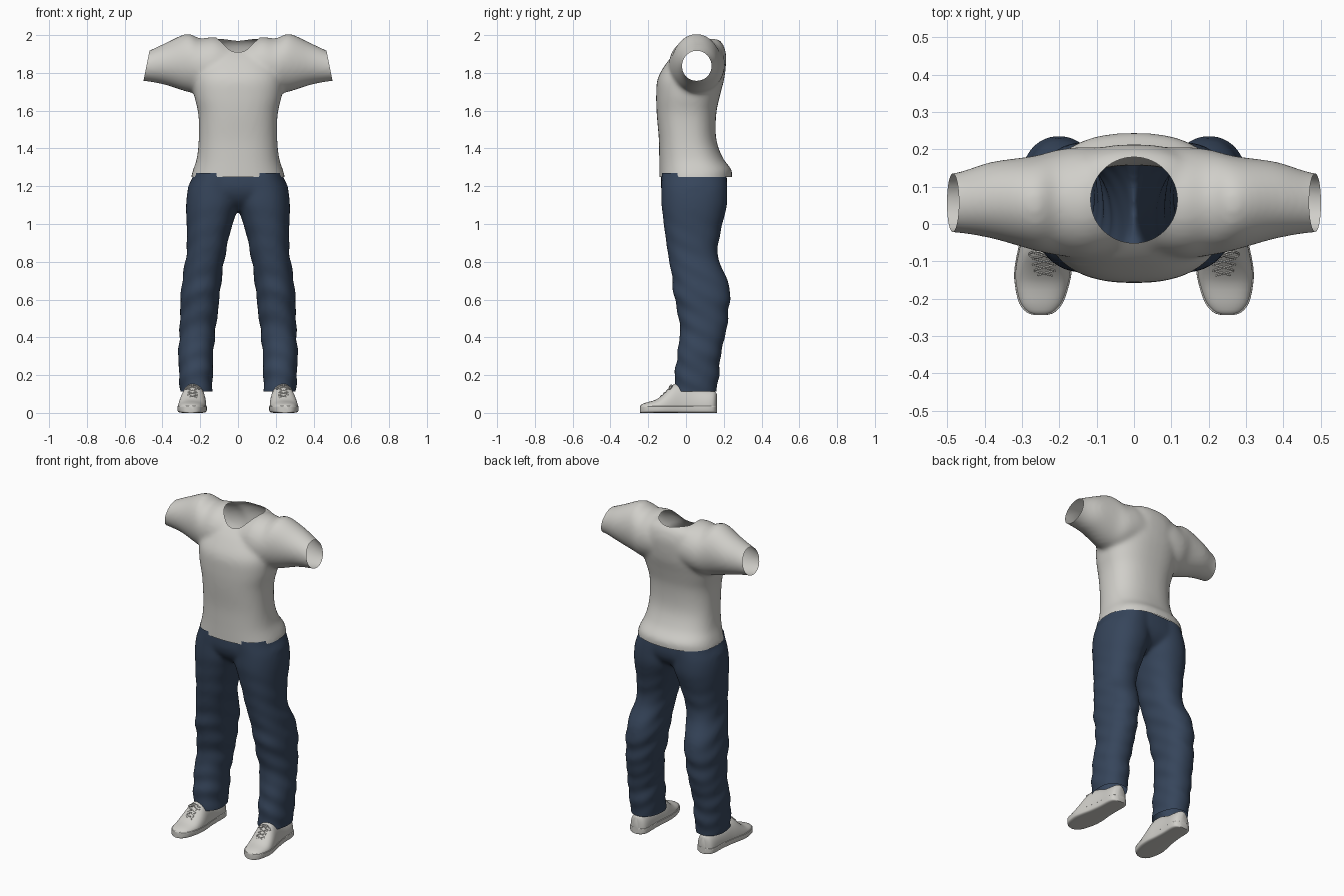
import bpy, bmesh, math
from mathutils import Vector

cube = bpy.data.objects.get("Cube")
if cube:
    bpy.data.objects.remove(cube, do_unlink=True)


def material(name, colour):
    m = bpy.data.materials.new(name)
    m.use_nodes = True
    m.diffuse_color = (*colour, 1)
    bsdf = next(n for n in m.node_tree.nodes if n.type == "BSDF_PRINCIPLED")
    bsdf.inputs["Base Color"].default_value = (*colour, 1)
    return m


WHITE = material("off white", (0.63, 0.62, 0.585))
NAVY = material("navy denim", (0.037, 0.060, 0.105))


def densify(rows, steps=4):
    """Catmull-Rom interpolation of a table of stations."""
    rows = [Vector(r) for r in rows]
    ext = [rows[0]] + rows + [rows[-1]]
    out = []
    for a, b, c, d in zip(ext, ext[1:], ext[2:], ext[3:]):
        for k in range(steps):
            t = k / steps
            out.append(b + (c - a) * (t / 2)
                       + (2 * a - 5 * b + 4 * c - d) * (t * t / 2)
                       + (3 * b - a - 3 * c + d) * (t ** 3 / 2))
    return out + [rows[-1]]


def oval(n=40, power=2.0):
    """Unit superellipse points."""
    for i in range(n):
        c, s = math.cos(math.tau * i / n), math.sin(math.tau * i / n)
        yield (math.copysign(abs(c) ** (2 / power), c),
               math.copysign(abs(s) ** (2 / power), s))


def loft(bm, rings):
    """Closed skin through a list of rings of points."""
    loops = [[bm.verts.new(p) for p in ring] for ring in rings]
    for a, b in zip(loops, loops[1:]):
        for i in range(len(a)):
            j = (i + 1) % len(a)
            bm.faces.new((a[i], a[j], b[j], b[i]))
    bm.faces.new(loops[0])
    bm.faces.new(loops[-1])


def upright(rows, power=2.2):
    """Rings from stations of (z, x min, x max, y min, y max)."""
    return [[((a + b) / 2 + (b - a) / 2 * u, (c + d) / 2 + (d - c) / 2 * v, z)
             for u, v in oval(power=power)] for z, a, b, c, d in densify(rows)]


def make(name, bm, mat, angle=60):
    bmesh.ops.recalc_face_normals(bm, faces=bm.faces)
    me = bpy.data.meshes.new(name)
    bm.to_mesh(me)
    bm.free()
    ob = bpy.data.objects.new(name, me)
    bpy.context.collection.objects.link(ob)
    me.materials.append(mat)
    smooth(ob, angle)
    return ob


def smooth(ob, angle=60):
    bpy.ops.object.select_all(action="DESELECT")
    ob.select_set(True)
    bpy.context.view_layer.objects.active = ob
    bpy.ops.object.shade_smooth_by_angle(angle=math.radians(angle))


def fuse(ob, iterations):
    """Merge overlapping lofts into one soft skin, returned as a bmesh."""
    mod = ob.modifiers.new("merge", "REMESH")
    mod.mode = "VOXEL"
    mod.voxel_size = 0.011
    mod = ob.modifiers.new("soften", "SMOOTH")
    mod.factor = 0.5
    mod.iterations = iterations
    bm = bmesh.new()
    bm.from_object(ob, bpy.context.evaluated_depsgraph_get())
    ob.modifiers.clear()
    return bm


def cut(bm, point, normal):
    """Open the skin by removing everything beyond a plane."""
    bmesh.ops.bisect_plane(bm, geom=bm.verts[:] + bm.edges[:] + bm.faces[:],
                           plane_co=point, plane_no=normal, clear_outer=True)


def finish(ob, bm):
    bm.to_mesh(ob.data)
    bm.free()
    smooth(ob)


# Shirt: torso and shoulder-to-shoulder sleeves
torso = [(1.20, .248, -.142, .240), (1.25, .248, -.142, .243), (1.29, .237, -.142, .240),
         (1.35, .218, -.142, .195), (1.45, .208, -.144, .160), (1.58, .210, -.155, .160),
         (1.68, .232, -.158, .180), (1.77, .240, -.150, .203), (1.85, .220, -.105, .212),
         (1.90, .190, -.062, .212), (1.95, .160, -.005, .197), (1.98, .110, .030, .170)]
sleeve = [(0, 1.72, 1.955, -.07, .20), (.12, 1.70, 1.99, -.09, .207), (.20, 1.69, 1.982, -.085, .20),
          (.27, 1.70, 2.008, -.07, .182), (.38, 1.735, 1.96, -.039, .167),
          (.47, 1.753, 1.918, -.024, .139), (.56, 1.763, 1.88, -.017, .127)]
bm = bmesh.new()
loft(bm, upright([(z, -w, w, a, b) for z, w, a, b in torso], 2.4))
across = densify([(-x, *r) for x, *r in sleeve[:0:-1]] + sleeve)
loft(bm, [[(x, (c + d) / 2 + (d - c) / 2 * u, (a + b) / 2 + (b - a) / 2 * v)
           for u, v in oval()] for x, a, b, c, d in across])
shirt = make("shirt", bm, WHITE)
bm = fuse(shirt, 14)
cut(bm, (0, 0, 1.25), (0, 0, -1))
for side in (-1, 1):
    cut(bm, (side * 0.5, 0, 1.76), (side * 5, 0, 1))

# Neck opening, with its rim drawn onto a clean oval
NECK_Y, NECK_RX, NECK_RY = 0.064, 0.116, 0.115


def neck_radius(p):
    return math.hypot(p.x / NECK_RX, (p.y - NECK_Y) / NECK_RY)


bm.normal_update()
normals = {v: v.normal.copy() for v in bm.verts}
hole = [f for f in bm.faces
        if f.calc_center_median().z > 1.8 and neck_radius(f.calc_center_median()) < 1]
bmesh.ops.delete(bm, geom=hole, context="FACES")
for v in bm.verts:
    if v.is_boundary and v.co.z > 1.85 and neck_radius(v.co) < 1.3:
        k = 1 / neck_radius(v.co) - 1
        dx, dy = v.co.x * k, (v.co.y - NECK_Y) * k
        n = normals.get(v, v.normal)
        v.co += Vector((dx, dy, -(n.x * dx + n.y * dy) / max(n.z, 0.3)))
finish(shirt, bm)

# Trousers: two legs joined by a hip section
leg = [(.06, .135, .305, -.062, .160), (.12, .135, .307, -.062, .163), (.22, .133, .313, -.058, .178),
       (.32, .130, .316, -.045, .186), (.43, .120, .309, -.032, .214), (.52, .108, .307, -.042, .224),
       (.62, .097, .303, -.065, .234), (.70, .088, .296, -.072, .222), (.82, .070, .276, -.092, .170),
       (.92, .050, .270, -.108, .176), (1.02, .022, .273, -.120, .198), (1.10, -.004, .275, -.130, .217),
       (1.18, -.01, .266, -.130, .219), (1.25, -.01, .240, -.130, .215), (1.31, -.01, .230, -.125, .205)]
hips = [(1.07, -.10, .10, -.04, .10), (1.12, -.22, .22, -.10, .18), (1.18, -.267, .267, -.130, .214),
        (1.25, -.240, .240, -.132, .216), (1.31, -.230, .230, -.125, .205)]
bm = bmesh.new()
for side in (-1, 1):
    loft(bm, upright([(z, side * a, side * b, c, d) for z, a, b, c, d in leg]))
loft(bm, upright(hips, 2.4))
trousers = make("trousers", bm, NAVY)
bm = fuse(trousers, 10)
# Soft cloth folds, fading out towards the hips
bm.normal_update()
folds = []
for v in bm.verts:
    x, y, z = v.co
    fade = 0.0035 * min(1, max(0, (1.1 - z) * 3))
    folds.append(v.normal * fade * math.sin(52 * z + 16 * abs(x) + 20 * y) * math.sin(9 * z + 14 * y))
for v, offset in zip(bm.verts, folds):
    v.co += offset
cut(bm, (0, 0, 0.112), (0, 0, -1))
cut(bm, (0, 0, 1.27), (0, 0, 1))
finish(trousers, bm)

# Shoes: stations of (y, centre x, half width, top height)
shoe = [(-.243, .250, .012, .034), (-.236, .250, .034, .044), (-.21, .249, .056, .055),
        (-.16, .246, .070, .070), (-.12, .243, .074, .100), (-.07, .238, .070, .148),
        (-.02, .235, .062, .155), (.05, .232, .056, .130), (.12, .230, .055, .120),
        (.15, .230, .044, .115), (.163, .230, .018, .100)]
MID = 0.03


def shoe_rings(side, grow=0.0, ceiling=1.0, power=2.2):
    return [[(side * (x + (w + grow) * u), y * (1 + grow),
              MID + v * (min(top, ceiling) - MID if v > 0 else MID))
             for u, v in oval(32, power)] for y, x, w, top in densify(shoe, 3)]


def lace(curve, points, cyclic=False):
    s = curve.splines.new("POLY")
    s.points.add(len(points) - 1)
    for p, co in zip(s.points, points):
        p.co = (*co, 1)
    s.use_cyclic_u = cyclic


for side, label in ((1, "left"), (-1, "right")):
    bm = bmesh.new()
    loft(bm, shoe_rings(side))
    make(label + "_shoe", bm, WHITE, 50)
    bm = bmesh.new()
    loft(bm, shoe_rings(side, 0.003, 0.038, 6))
    make(label + "_sole", bm, WHITE, 40)

    # Crossed laces and a small bow
    curve = bpy.data.curves.new(label + "_laces", "CURVE")
    curve.dimensions = "3D"
    curve.bevel_depth = 0.0025
    curve.bevel_resolution = 1
    curve.materials.append(WHITE)
    cx = side * 0.241
    for i in range(4):
        y = -0.132 + 0.016 * i
        for d in (-1, 1):
            path = []
            for k in range(5):
                t = k / 2 - 1
                py = y + 0.004 * (k - 2)
                top = 0.102 + (py + 0.12) * 0.96
                path.append((cx + d * 0.03 * t, py, top - 0.008 * t * t))
            lace(curve, path)
    for d in (-1, 1):
        lace(curve, [(cx + d * 0.02 * (1 - math.cos(a)), -0.082 + 0.008 * math.sin(a),
                      0.146 - 0.009 * (1 - math.cos(a)) + 0.006 * math.sin(a))
                     for a in (math.tau * k / 12 for k in range(12))], True)
    bpy.context.collection.objects.link(bpy.data.objects.new(label + "_laces", curve))
